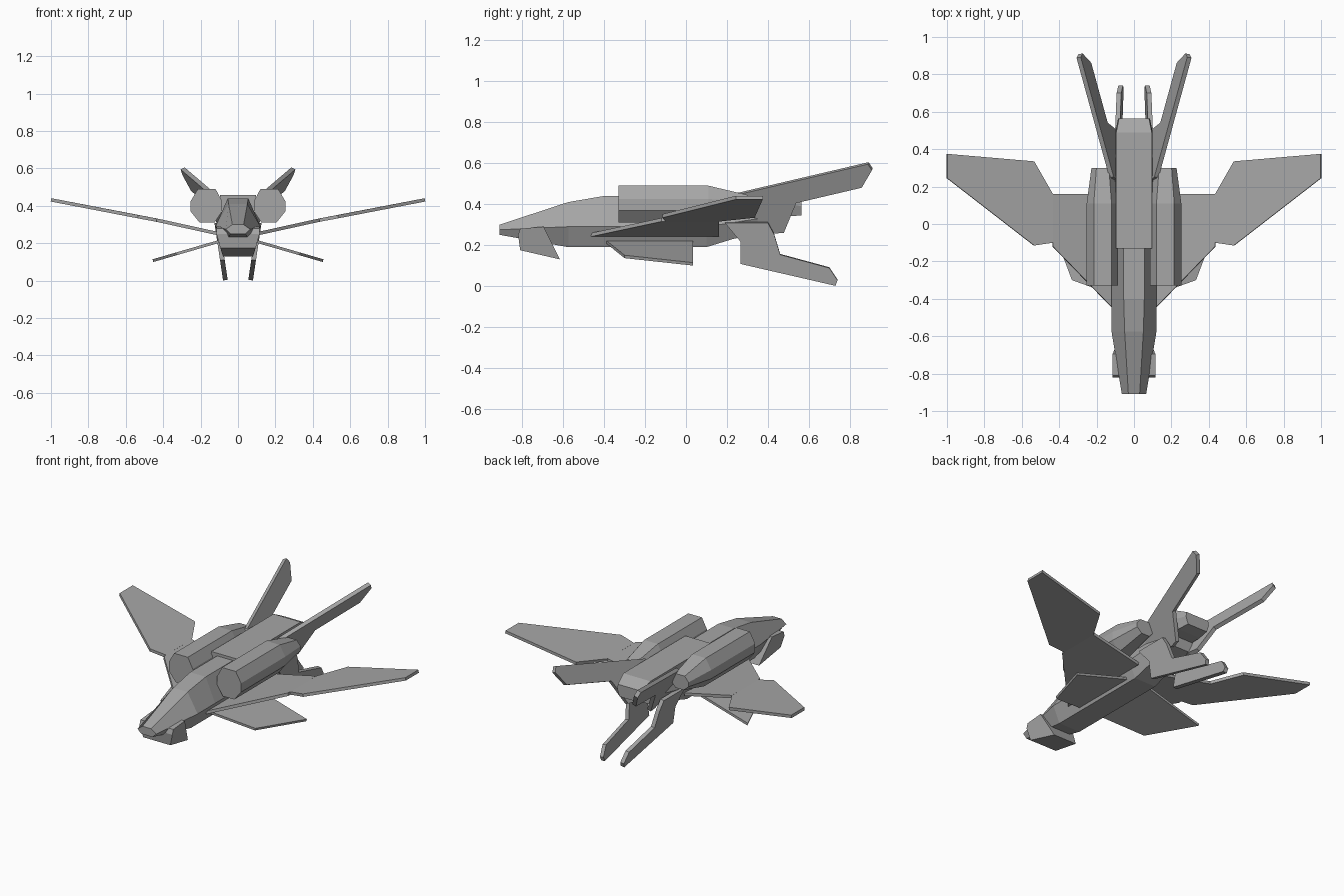
import bpy, bmesh

cube = bpy.data.objects.get("Cube")
if cube:
    bpy.data.objects.remove(cube, do_unlink=True)

grey = bpy.data.materials.new("hull_grey")
grey.use_nodes = True
COLOUR = (0.38, 0.38, 0.38, 1)
grey.diffuse_color = COLOUR
grey.node_tree.nodes["Principled BSDF"].inputs["Base Color"].default_value = COLOUR


def finish(name, bm, mirror=False, thickness=0):
    mesh = bpy.data.meshes.new(name)
    bmesh.ops.recalc_face_normals(bm, faces=bm.faces)
    bm.to_mesh(mesh)
    bm.free()
    mesh.materials.append(grey)
    ob = bpy.data.objects.new(name, mesh)
    bpy.context.collection.objects.link(ob)
    if thickness:
        mod = ob.modifiers.new("Thickness", 'SOLIDIFY')
        mod.thickness, mod.offset = thickness, 0
    if mirror:
        ob.modifiers.new("Mirror", 'MIRROR')
    return ob


def loft(name, rings, mirror=False):
    """Skin closed rings of points and cap both ends."""
    bm = bmesh.new()
    loops = [[bm.verts.new(p) for p in ring] for ring in rings]
    n = len(loops[0])
    for a, b in zip(loops, loops[1:]):
        for i in range(n):
            j = (i + 1) % n
            bm.faces.new((a[i], a[j], b[j], b[i]))
    bm.faces.new(loops[0])
    bm.faces.new(loops[-1])
    return finish(name, bm, mirror)


def plate(name, points, thickness):
    """Flat panel with thickness, repeated on the other side."""
    bm = bmesh.new()
    bm.faces.new([bm.verts.new(p) for p in points])
    return finish(name, bm, True, thickness)


def symmetric(y, half):
    """Full ring from the (x, z) points of its left half, top to bottom."""
    return [(x, y, z) for x, z in half] + [(-x, y, z) for x, z in reversed(half)]


# Fuselage: six-sided hull tapering to the nose
loft("fuselage", [symmetric(y, half) for y, half in (
    (-0.91, ((0.03, 0.30), (0.065, 0.275), (0.04, 0.25))),
    (-0.575, ((0.05, 0.41), (0.12, 0.29), (0.075, 0.19))),
    (-0.40, ((0.055, 0.44), (0.12, 0.29), (0.075, 0.19))),
    (0.10, ((0.055, 0.44), (0.12, 0.29), (0.075, 0.19))),
    (0.23, ((0.055, 0.44), (0.11, 0.31), (0.07, 0.23))),
    (0.42, ((0.055, 0.44), (0.09, 0.34), (0.06, 0.27))),
)])

# Raised spine along the back
loft("spine", [symmetric(y, half) for y, half in (
    (-0.13, ((0.095, 0.457), (0.10, 0.40), (0.08, 0.34))),
    (0.49, ((0.095, 0.457), (0.10, 0.40), (0.08, 0.34))),
    (0.565, ((0.08, 0.42), (0.085, 0.39), (0.07, 0.345))),
)])

# Chin guard under the nose, narrowing downward
chin = ((-0.81, 0.28), (-0.82, 0.25), (-0.81, 0.175), (-0.615, 0.13), (-0.695, 0.29))
loft("chin_guard", [[(side * min(0.115, 0.08 + 0.32 * (z - 0.13)), y, z) for y, z in chin]
                    for side in (-1, 1)])

# Eight-sided engine pods with tapered tails
pod = ((0.12, 0.49), (0.215, 0.49), (0.253, 0.425), (0.253, 0.37),
       (0.205, 0.31), (0.125, 0.31), (0.085, 0.37), (0.085, 0.425))
loft("engine_pods", [[(0.168 + (x - 0.168) * sx, y, 0.40 + (z - 0.40) * sz) for x, z in pod]
                     for y, sx, sz in ((-0.33, 1, 1), (0.11, 1, 1), (0.30, 0.7, 0.5))], True)

# Main wings: inner and outer panels rising to the tips
def wing(points):
    return [(x, y, 0.25 + 0.22 * (x - 0.1) if x < 0.45 else 0.323 + 0.193 * (x - 0.435))
            for x, y in points]

plate("inner_wings", wing(((0.10, -0.465), (0.435, -0.12), (0.435, 0.16), (0.10, 0.16))), 0.018)
plate("outer_wings", wing(((0.435, -0.10), (0.535, -0.115), (1, 0.245), (1, 0.375),
                           (0.535, 0.335), (0.435, 0.16))), 0.018)

# Lower wings, drooping
plate("lower_wings", [(x, y, 0.21 - 0.29 * (x - 0.1)) for x, y in
                      ((0.08, -0.39), (0.33, -0.30), (0.455, 0.035), (0.08, 0.035))], 0.015)

# Upper tail fins, splayed outward and swept back
plate("upper_fins", [(-0.122 + 0.171 * y + 0.443 * z, y, z) for y, z in
                     ((0.25, 0.45), (0.89, 0.60), (0.91, 0.57), (0.86, 0.485),
                      (0.54, 0.41), (0.48, 0.265), (0.42, 0.26), (0.19, 0.32))], 0.025)

# Lower tail fins, hanging under the rear
plate("lower_fins", [(0.067 + 0.15 * z, y, z) for y, z in
                     ((0.19, 0.31), (0.265, 0.22), (0.265, 0.11), (0.73, 0.003), (0.74, 0.03),
                      (0.70, 0.09), (0.46, 0.155), (0.43, 0.255), (0.40, 0.31))], 0.025)
